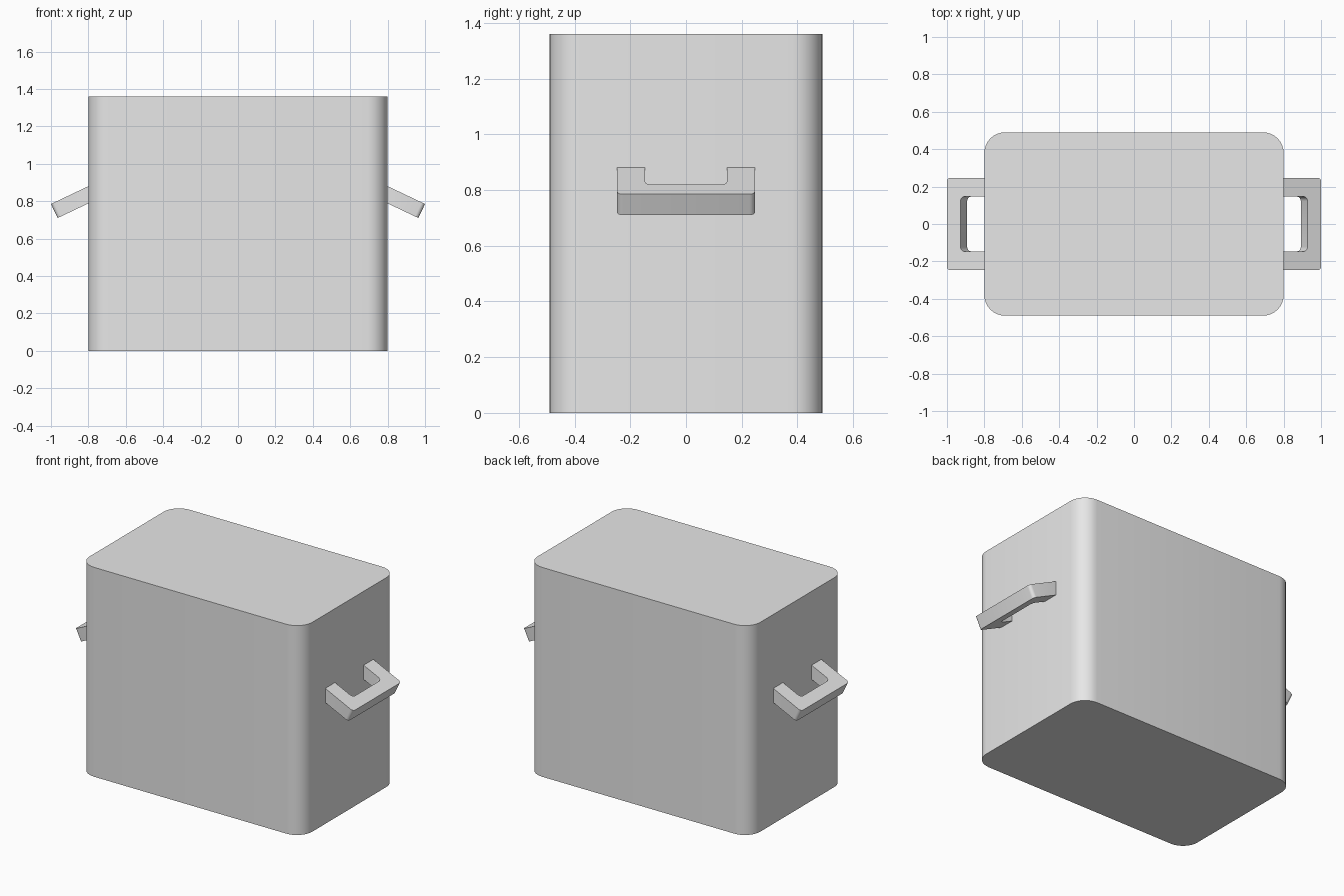
import bpy, bmesh, math

cube = bpy.data.objects.get("Cube")
if cube:
    bpy.data.objects.remove(cube)

grey = bpy.data.materials.new("plain_grey")
grey.use_nodes = True
grey.diffuse_color = (0.8, 0.8, 0.8, 1)
grey.node_tree.nodes["Principled BSDF"].inputs["Base Color"].default_value = (0.8, 0.8, 0.8, 1)


def prism(name, lower, upper, rounding, segments):
    """Join two matching outlines; rounding maps corner index to radius."""
    bm = bmesh.new()
    a = [bm.verts.new(p) for p in lower]
    b = [bm.verts.new(p) for p in upper]
    n = len(a)
    bm.faces.new(a)
    bm.faces.new(b)
    for i in range(n):
        j = (i + 1) % n
        bm.faces.new((a[i], a[j], b[j], b[i]))
    bmesh.ops.recalc_face_normals(bm, faces=bm.faces[:])
    # Round the chosen corner edges, one radius at a time
    for radius in sorted(set(rounding.values())):
        edges = [bm.edges.get((a[i], b[i])) for i, r in rounding.items() if r == radius]
        bmesh.ops.bevel(bm, geom=edges, offset=radius, segments=segments,
                        profile=0.5, affect='EDGES')
    mesh = bpy.data.meshes.new(name)
    bm.to_mesh(mesh)
    bm.free()
    mesh.materials.append(grey)
    obj = bpy.data.objects.new(name, mesh)
    bpy.context.collection.objects.link(obj)
    bpy.ops.object.select_all(action='DESELECT')
    obj.select_set(True)
    bpy.context.view_layer.objects.active = obj
    bpy.ops.object.shade_smooth_by_angle(angle=math.radians(30))
    return obj


# Body: tall box with rounded upright corners
half_x, half_y, height = 0.8, 0.49, 1.36
outline = [(-half_x, -half_y), (half_x, -half_y), (half_x, half_y), (-half_x, half_y)]
prism("body", [(x, y, 0) for x, y in outline], [(x, y, height) for x, y in outline],
      {i: 0.11 for i in range(4)}, 8)

# Handles: sloping U-shaped grips whose legs end just inside the walls
slope = math.radians(25.4)
thickness, bar, outer, inner = 0.083, 0.08, 0.247, 0.147


def handle_layer(side, depth):
    tip_x = 1.0 - depth * math.sin(slope)
    tip_z = 0.785 - depth * math.cos(slope)
    root = (tip_x - half_x + 0.005) / math.cos(slope)
    shape = [(0, -outer), (0, outer), (root, outer), (root, inner),
             (bar, inner), (bar, -inner), (root, -inner), (root, -outer)]
    return [(side * (tip_x - u * math.cos(slope)), y, tip_z + u * math.sin(slope))
            for u, y in shape]


for name, side in (("left_handle", 1), ("right_handle", -1)):
    prism(name, handle_layer(side, thickness), handle_layer(side, 0),
          {0: 0.02, 1: 0.02, 4: 0.025, 5: 0.025}, 4)
